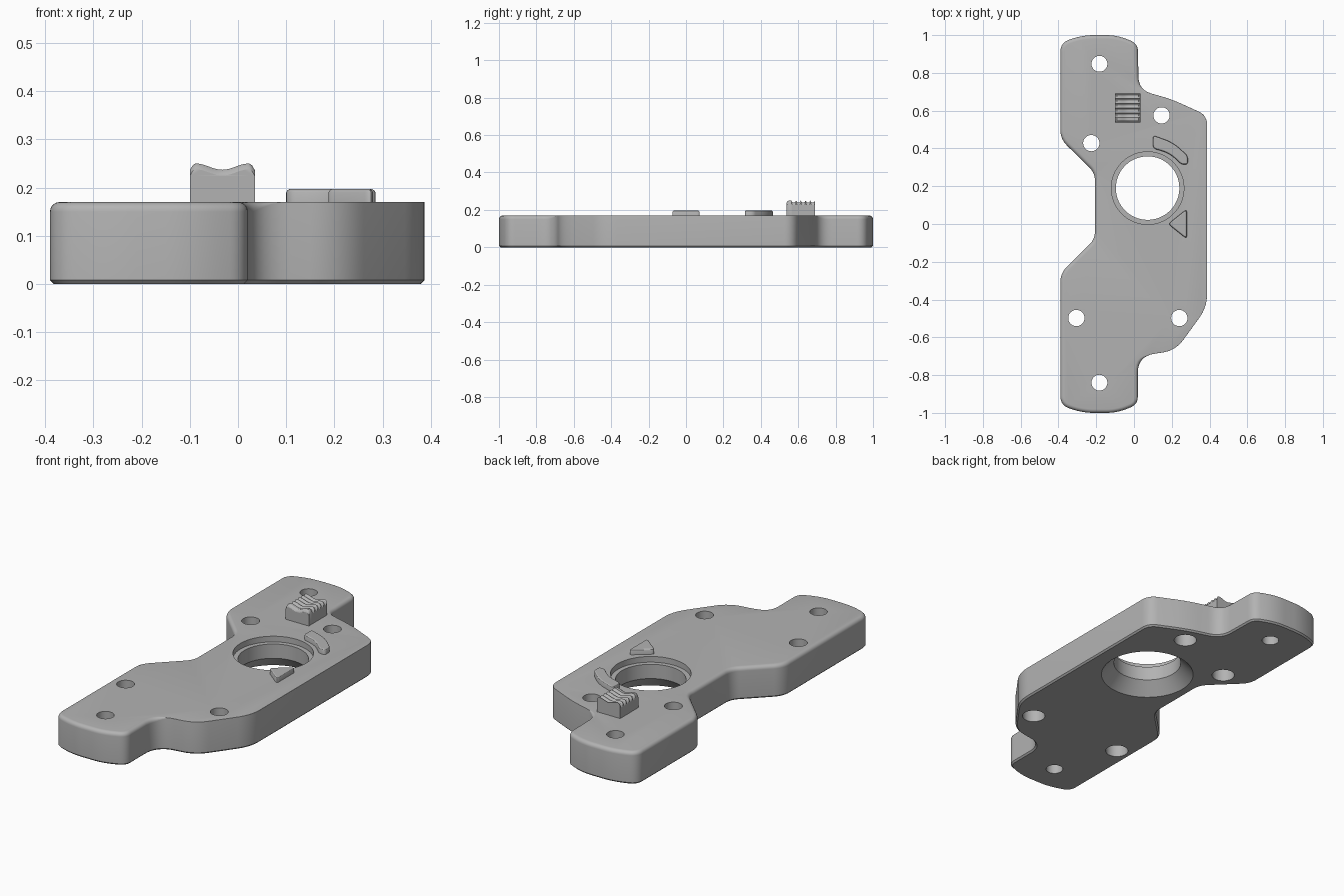
import bpy
import bmesh
from math import sin, cos, pi, radians
from mathutils import Vector

if "Cube" in bpy.data.objects:
    bpy.data.objects.remove(bpy.data.objects["Cube"])

grey = bpy.data.materials.new("plain grey")
grey.use_nodes = True
grey.diffuse_color = (0.45, 0.45, 0.45, 1)
grey.node_tree.nodes["Principled BSDF"].inputs["Base Color"].default_value = grey.diffuse_color


def add_object(name, bm):
    bmesh.ops.recalc_face_normals(bm, faces=bm.faces)
    mesh = bpy.data.meshes.new(name)
    bm.to_mesh(mesh)
    bm.free()
    mesh.materials.append(grey)
    obj = bpy.data.objects.new(name, mesh)
    bpy.context.collection.objects.link(obj)
    return obj


def loft(name, loops):
    """Solid skinned through stacked loops of equal length, capped at both ends."""
    bm = bmesh.new()
    rings = [[bm.verts.new(p) for p in loop] for loop in loops]
    n = len(rings[0])
    for a, b in zip(rings, rings[1:]):
        for i in range(n):
            j = (i + 1) % n
            bm.faces.new((a[i], a[j], b[j], b[i]))
    bm.faces.new(rings[0][::-1])
    bm.faces.new(rings[-1])
    return add_object(name, bm)


def rounded(corners, steps=8):
    """Closed outline from (x, y, rounding length) corners."""
    pts = [Vector(c[:2]) for c in corners]
    out = []
    for i, p in enumerate(pts):
        d = corners[i][2]
        a = p + (pts[i - 1] - p).normalized() * d
        b = p + (pts[(i + 1) % len(pts)] - p).normalized() * d
        for k in range(steps + 1):
            t = k / steps
            out.append(a * (1 - t) ** 2 + p * 2 * t * (1 - t) + b * t * t)
    return out


def layer(outline, z, inset=0.0, drop=0.0, weight=lambda p: 1.0):
    """Outline at height z, moved inwards and down by a weighted amount."""
    loop = []
    for i, p in enumerate(outline):
        t = (outline[(i + 1) % len(outline)] - outline[i - 1]).normalized()
        w = weight(p)
        q = p + Vector((-t.y, t.x)) * inset * w
        loop.append((q.x, q.y, z - drop * w))
    return loop


def lathe(name, x, y, profile, n=48):
    return loft(name, [[(x + r * cos(2 * pi * i / n), y + r * sin(2 * pi * i / n), z)
                        for i in range(n)] for r, z in profile])


def smooth(obj):
    bpy.ops.object.select_all(action='DESELECT')
    obj.select_set(True)
    bpy.context.view_layer.objects.active = obj
    bpy.ops.object.shade_smooth_by_angle(angle=radians(30))


# Base plate: rounded top edge on the narrow ends, chamfer underneath
H = 0.17
plate_outline = rounded([
    (-0.39, -0.96, 0.05), (-0.27, -1.0, 0.06), (-0.09, -1.0, 0.06), (0.02, -0.955, 0.04),
    (0.02, -0.70, 0.09), (0.22, -0.67, 0.07), (0.387, -0.44, 0.07),
    (0.387, 0.575, 0.05), (0.2, 0.66, 0.06), (0.025, 0.71, 0.07),
    (0.02, 0.955, 0.04), (-0.09, 1.0, 0.06), (-0.27, 1.0, 0.06), (-0.39, 0.96, 0.05),
    (-0.39, 0.45, 0.05), (-0.207, 0.27, 0.04), (-0.207, -0.08, 0.04), (-0.39, -0.26, 0.05)])


def end_weight(p):
    return min(1.0, max(0.05, (0.08 - p.x) / 0.05))


R = 0.02
loops = [layer(plate_outline, 0, 0.008), layer(plate_outline, 0.008)]
for k in range(6):
    a = k / 5 * pi / 2
    loops.append(layer(plate_outline, H, R * (1 - cos(a)), R * (1 - sin(a)), end_weight))
plate = loft("base_plate", loops)

# Screw holes and the stepped, flared centre opening
cutters = [lathe("centre_cutter", 0.072, 0.19, [
    (0.24, -0.01), (0.168, 0.065), (0.168, 0.14), (0.192, 0.14), (0.192, 0.2)], 96)]
for x, y in [(-0.183, 0.848), (-0.183, -0.84)]:
    cutters.append(lathe("end_hole_cutter", x, y, [(0.042, -0.1), (0.042, 0.3)]))
for x, y in [(0.146, 0.575), (-0.226, 0.428), (-0.305, -0.498), (0.24, -0.498)]:
    cutters.append(lathe("bored_hole_cutter", x, y, [
        (0.056, -0.1), (0.056, 0.12), (0.043, 0.12), (0.043, 0.3)]))
for c in cutters:
    c.hide_render = True
    mod = plate.modifiers.new("hole", 'BOOLEAN')
    mod.operation = 'DIFFERENCE'
    mod.solver = 'EXACT'
    mod.object = c
bpy.context.view_layer.objects.active = plate
for mod in list(plate.modifiers):
    bpy.ops.object.modifier_apply(modifier=mod.name)
for c in cutters:
    bpy.data.objects.remove(c)
smooth(plate)

# Raised markers beside the opening
markers = {
    "triangle_marker": [(0.18, 0.0, 0.02), (0.28, -0.08, 0.022), (0.28, 0.08, 0.022)],
    "curved_marker": [(0.1, 0.4, 0.02), (0.19, 0.375, 0.05), (0.25, 0.315, 0.018),
                      (0.285, 0.315, 0.015), (0.285, 0.36, 0.018), (0.21, 0.43, 0.05),
                      (0.1, 0.47, 0.02)],
}
for name, corners in markers.items():
    o = rounded(corners, 6)
    smooth(loft(name, [layer(o, H - 0.01), layer(o, 0.19), layer(o, 0.194, 0.002),
                       layer(o, 0.197, 0.007)]))

# Ribbed thumb block: saddle profile across, scalloped ribs along its length
X0, X1, Y0, Y1 = -0.1, 0.035, 0.538, 0.69
NX, RIBS, PER = 24, 5, 6


def saddle(t):
    s = abs(2 * t - 1)
    z = 0.237 + 0.013 * (0.5 - 0.5 * cos(pi * min(1, s / 0.82)))
    return z - 0.014 * max(0, (s - 0.82) / 0.18) ** 2


sections = [(Y0, 0.012), (Y0 + 0.004, 0.005), (Y0 + 0.012, 0.0)]
start = Y0 + 0.025
pitch = (Y1 - start) / RIBS
for r in range(RIBS):
    for k in range(PER):
        t = k / PER
        sections.append((start + (r + t) * pitch, 0.011 * sin(pi * t) ** 0.7 if k else 0))
sections.append((Y1, 0.0))
loops = []
for y, drop in sections:
    top = [(X0 + (X1 - X0) * i / NX, y, saddle(i / NX) - drop) for i in range(NX + 1)]
    loops.append([(X0, y, H - 0.01)] + top + [(X1, y, H - 0.01)])
smooth(loft("ribbed_thumb_block", loops))
